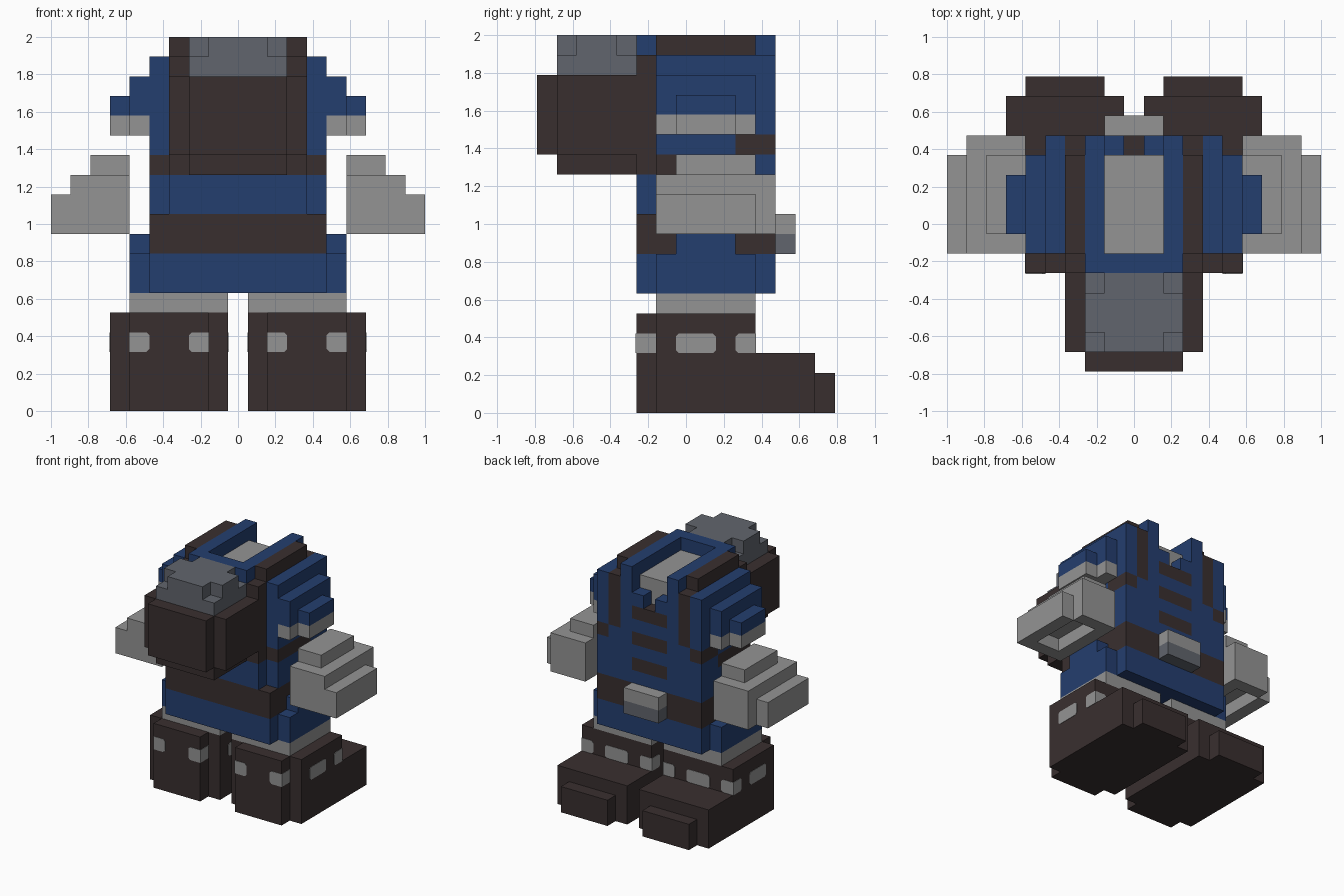
import bpy, bmesh
from mathutils import Vector

cube = bpy.data.objects.get("Cube")
if cube:
    bpy.data.objects.remove(cube, do_unlink=True)

U = 2 / 19  # size of one block


def lin(c):
    c /= 255
    return c / 12.92 if c <= 0.04045 else ((c + 0.055) / 1.055) ** 2.4


def material(name, *rgb):
    m = bpy.data.materials.new(name)
    col = (*[lin(c) for c in rgb], 1)
    m.diffuse_color = col
    m.use_nodes = True
    bsdf = next(n for n in m.node_tree.nodes if n.type == 'BSDF_PRINCIPLED')
    bsdf.inputs["Base Color"].default_value = col
    bsdf.inputs["Roughness"].default_value = 0.9
    return m


MATS = [material("dark_leather", 57, 47, 47), material("blue_cloth", 36, 62, 111),
        material("light_grey", 148, 148, 148), material("steel_grey", 97, 101, 109)]
DARK, BLUE, LIGHT, STEEL = range(4)
grid = {}  # block position -> (part, colour)


def fill(part, col, x, y, z):
    """Fill blocks: x is inclusive, y and z are half open."""
    for i in range(x[0], x[1] + 1):
        for j in range(*y):
            for k in range(*z):
                grid[i, j, k] = (part, col)


def pair(part, col, x, y, z):
    """Fill the same blocks on both sides."""
    fill("left_" + part, col, x, y, z)
    fill("right_" + part, col, (-x[1], -x[0]), y, z)


def point(x, y, z):
    return Vector((x * U, (y - 7.5) * U, z * U))


def add_object(name, bm):
    mesh = bpy.data.meshes.new(name)
    bm.to_mesh(mesh)
    bm.free()
    for m in MATS:
        mesh.materials.append(m)
    bpy.context.collection.objects.link(bpy.data.objects.new(name, mesh))


# Boots with toes, and socks
pair("boot", DARK, (1, 6), (6, 11), (0, 5))
pair("boot", DARK, (2, 5), (5, 6), (0, 5))
pair("boot", DARK, (1, 6), (11, 14), (0, 3))
pair("boot", DARK, (2, 5), (14, 15), (0, 2))
pair("sock", LIGHT, (1, 5), (6, 11), (5, 6))

# Tunic hem with hip flaps
fill("hem", BLUE, (-4, 4), (5, 12), (6, 8))
pair("hip_flap", BLUE, (5, 5), (6, 11), (6, 8))
pair("hip_flap", BLUE, (5, 5), (7, 10), (8, 9))

# Belt and two-tone buckle
fill("belt", DARK, (-4, 4), (5, 12), (8, 10))
fill("buckle", STEEL, (-1, 1), (12, 13), (8, 9))
fill("buckle", LIGHT, (-1, 1), (12, 13), (9, 10))

# Torso, neck opening and stepped notch
fill("torso", BLUE, (-4, 4), (6, 12), (10, 18))
fill("torso", BLUE, (-3, 3), (5, 6), (10, 18))
fill("torso", BLUE, (-2, 2), (5, 12), (18, 19))
for half, bottom in ((1, 17), (0, 16)):
    for i in range(-half, half + 1):
        for k in range(bottom, 19):
            grid.pop((i, 11, k), None)
for i in range(-1, 2):
    for j in range(6, 11):
        grid.pop((i, j, 18), None)
fill("neck", LIGHT, (-1, 1), (6, 11), (15, 18))

# Lacing bars
for k in (11, 13, 15):
    fill("torso", DARK, (-1, 1), (11, 12), (k, k + 1))

# Shoulder straps running over the top and under the arms
fill("chest_strap", DARK, (-3, 3), (5, 6), (12, 13))
pair("strap", DARK, (3, 3), (5, 6), (12, 18))
pair("strap", DARK, (3, 3), (6, 11), (18, 19))
pair("strap", DARK, (3, 3), (11, 12), (14, 18))
pair("strap", DARK, (4, 4), (6, 10), (12, 13))
pair("strap", DARK, (4, 4), (10, 12), (13, 14))

# Stepped sleeves with pale cuffs
pair("sleeve", BLUE, (5, 5), (6, 11), (15, 17))
pair("sleeve", BLUE, (6, 6), (7, 10), (15, 16))
pair("cuff", LIGHT, (5, 5), (6, 11), (14, 15))
pair("cuff", LIGHT, (6, 6), (7, 10), (14, 15))

# Floating hands, hollow underneath
pair("hand", LIGHT, (6, 8), (6, 12), (9, 12))
pair("hand", LIGHT, (9, 9), (6, 11), (9, 11))
pair("hand", LIGHT, (6, 7), (7, 11), (12, 13))
for i in (7, 8):
    for j in range(7, 11):
        for s in (-1, 1):
            grid.pop((s * i, j, 9), None)

# Front pouch with a domed steel lid
fill("pouch", DARK, (-3, 3), (1, 5), (13, 17))
fill("pouch", DARK, (-2, 2), (0, 1), (13, 17))
fill("pouch", DARK, (-2, 2), (1, 5), (12, 13))
fill("pouch_lid", STEEL, (-2, 2), (1, 5), (17, 18))
fill("pouch_lid", STEEL, (-2, 2), (2, 4), (18, 19))
fill("pouch_lid", STEEL, (-1, 1), (1, 5), (18, 19))

# Turn the blocks of each part into a clean outer shell
for part in sorted({p for p, c in grid.values()}):
    bm = bmesh.new()
    for pos, (p, col) in grid.items():
        if p != part:
            continue
        for axis in range(3):
            for side in (-1, 1):
                near = list(pos)
                near[axis] += side
                if tuple(near) in grid:
                    continue
                centre = Vector((pos[0], pos[1] + 0.5, pos[2] + 0.5))
                n, a, b = (Vector([float(t == (axis + s) % 3) for t in range(3)]) / 2
                           for s in range(3))
                ring = [centre + n * side + a * u + b * v * side
                        for u, v in ((-1, -1), (1, -1), (1, 1), (-1, 1))]
                face = bm.faces.new([bm.verts.new(point(*v)) for v in ring])
                face.material_index = col
    bmesh.ops.remove_doubles(bm, verts=bm.verts[:], dist=U * 0.01)
    bmesh.ops.dissolve_limit(bm, angle_limit=0.02, verts=bm.verts[:], edges=bm.edges[:],
                             delimit={'MATERIAL'})
    add_object(part, bm)

# Pale boot studs: facing axis, plane, outward side, start, end, cut start, cut end
STUDS = [("y", 5, -1, 1.5, 2.5, 0, 1), ("y", 5, -1, 4.5, 5.5, 1, 0),
         ("x", 5.5, 1, 5, 6, 0, 0), ("x", 1.5, -1, 5, 6, 0, 0),
         ("x", 6.5, 1, 7, 9, 1, 1), ("x", 6.5, 1, 10, 11, 1, 0),
         ("x", 0.5, -1, 7, 9, 1, 1), ("x", 0.5, -1, 10, 11, 1, 0),
         ("y", 11, 1, 0.5, 1.5, 0, 1), ("y", 11, 1, 2.5, 4.5, 1, 1),
         ("y", 11, 1, 5.5, 6.5, 1, 0)]
for name, sx in (("left_boot_studs", 1), ("right_boot_studs", -1)):
    bm = bmesh.new()
    for axis, plane, out, a, b, ca, cb in STUDS:
        ca, cb = ca * 0.15, cb * 0.15
        outline = [(a + ca, 3), (b - cb, 3), (b, 3 + cb), (b, 4 - cb),
                   (b - cb, 4), (a + ca, 4), (a, 4 - ca), (a, 3 + ca)]
        outline = list(dict.fromkeys(outline))
        rings = []
        for d in (plane, plane + out * 0.03):
            rings.append([bm.verts.new(point(sx * d, s, z) if axis == "x"
                                       else point(sx * s, d, z)) for s, z in outline])
        low, high = rings
        faces = [bm.faces.new(low[::-1]), bm.faces.new(high)]
        for i in range(len(low)):
            j = (i + 1) % len(low)
            faces.append(bm.faces.new((low[i], low[j], high[j], high[i])))
        for f in faces:
            f.material_index = LIGHT
    bmesh.ops.recalc_face_normals(bm, faces=bm.faces[:])
    add_object(name, bm)
